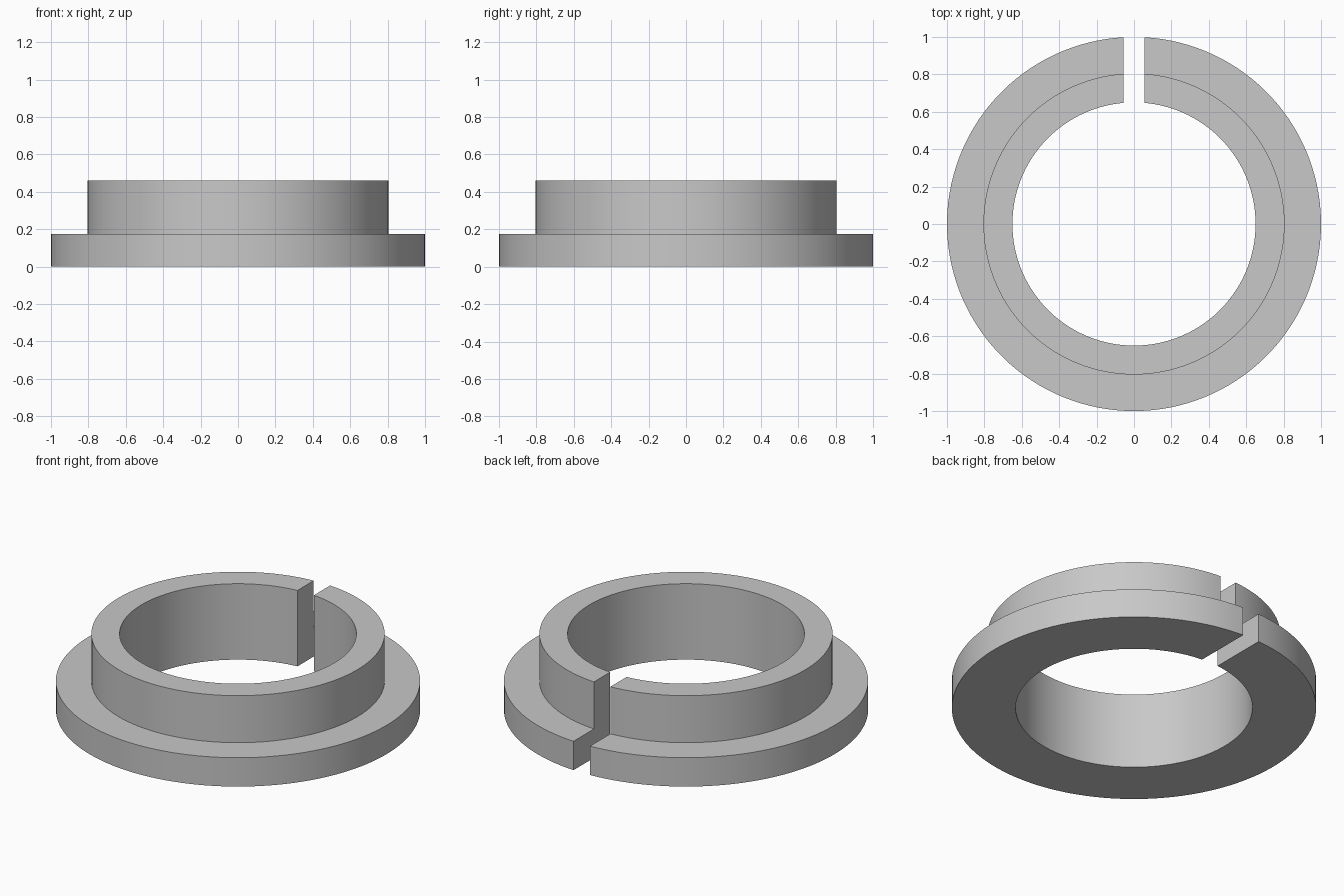
import bpy, bmesh, math

cube = bpy.data.objects.get("Cube")
if cube:
    bpy.data.objects.remove(cube, do_unlink=True)

BORE, COLLAR, FLANGE = 0.65, 0.805, 1.0
STEP, TOP = 0.175, 0.46
HALF_GAP = 0.055
SEGMENTS = 128

# Plain grey material
grey = bpy.data.materials.new("grey")
grey.use_nodes = True
colour = (0.58, 0.58, 0.58, 1)
grey.diffuse_color = colour
grey.node_tree.nodes["Principled BSDF"].inputs["Base Color"].default_value = colour

# Stepped cross-section swept around the axis, leaving a parallel-sided slot at the back
profile = [(BORE, 0), (FLANGE, 0), (FLANGE, STEP),
           (COLLAR, STEP), (COLLAR, TOP), (BORE, TOP)]
bm = bmesh.new()


def section(t):
    ring = []
    for r, z in profile:
        slot = math.asin(HALF_GAP / r)
        a = slot + t * (2 * math.pi - 2 * slot)
        ring.append(bm.verts.new((r * math.sin(a), r * math.cos(a), z)))
    return ring


rings = [section(i / SEGMENTS) for i in range(SEGMENTS + 1)]
n = len(profile)
for a, b in zip(rings, rings[1:]):
    for k in range(n):
        j = (k + 1) % n
        bm.faces.new((a[k], a[j], b[j], b[k]))

# Flat slot walls
bm.faces.new(rings[0])
bm.faces.new(rings[-1])
bmesh.ops.recalc_face_normals(bm, faces=bm.faces)

mesh = bpy.data.meshes.new("split_flanged_bushing")
bm.to_mesh(mesh)
bm.free()
mesh.materials.append(grey)
bushing = bpy.data.objects.new("split_flanged_bushing", mesh)
bpy.context.collection.objects.link(bushing)

# Smooth round walls, sharp rims
bpy.ops.object.select_all(action='DESELECT')
bushing.select_set(True)
bpy.context.view_layer.objects.active = bushing
bpy.ops.object.shade_smooth_by_angle(angle=math.radians(30))
